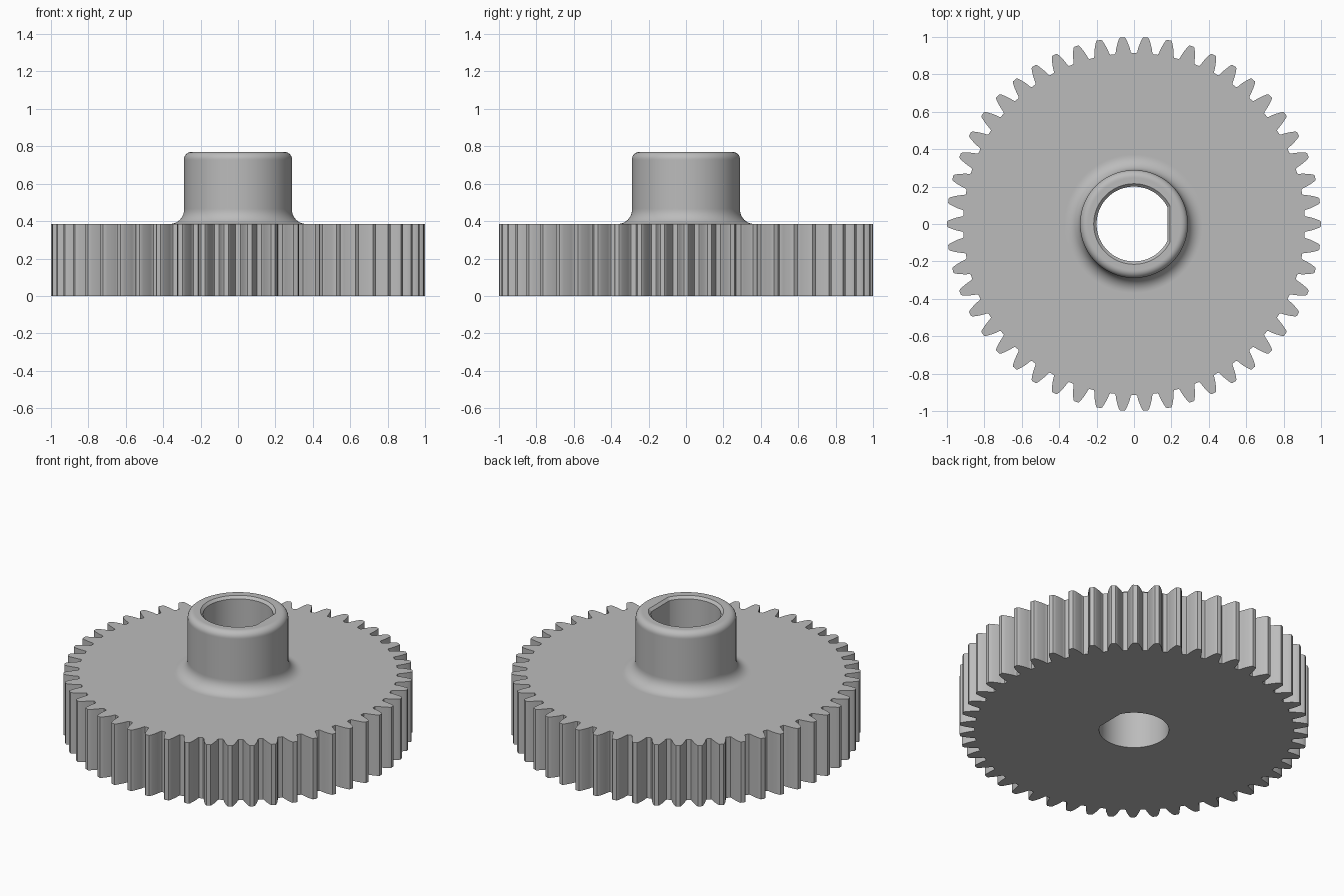
import bpy
import bmesh
from math import cos, sin, tan, acos, pi, sqrt, radians

if "Cube" in bpy.data.objects:
    bpy.data.objects.remove(bpy.data.objects["Cube"], do_unlink=True)

# Gear proportions, all driven by the tooth module
TEETH = 50
M = 2 / (TEETH + 2)
PITCH = M * TEETH / 2
BASE = PITCH * cos(radians(20))
ROOT = PITCH - 1.25 * M
WHEEL_H = 10 * M
TOP = 20 * M
HUB_R = 7.5 * M
FILLET = 2 * M
ROUND = M
BORE_R, FLAT_X, CHAMFER = 0.2, 0.178, 0.4 * M


def involute(angle):
    return tan(angle) - angle


def half_angle(r):
    """Half the angular width of a tooth at radius r."""
    return pi / (2 * TEETH) + involute(radians(20)) - involute(acos(BASE / r))


def tooth_outline():
    """(angle, radius) pairs around the whole toothed rim."""
    flank = [(half_angle(ROOT) + 0.004, ROOT)]
    for i in range(6):
        r = ROOT + 0.007 + (0.994 - ROOT - 0.007) * i / 5
        flank.append((half_angle(r), r))
    flank.append((half_angle(1) - 0.003, 1.0))
    one = [(-a, r) for a, r in flank] + [(a, r) for a, r in reversed(flank)]
    one.append((pi / TEETH, ROOT))
    return [(a + 2 * pi * t / TEETH, r) for t in range(TEETH) for a, r in one]


OUTLINE = tooth_outline()


def round_ring(r, z):
    return [(r * cos(a), r * sin(a), z) for a, _ in OUTLINE]


def tooth_ring(z):
    return [(r * cos(a), r * sin(a), z) for a, r in OUTLINE]


def bore_ring(grow, z):
    """Round hole with one flat on the +x side."""
    pts = []
    for a, _ in OUTLINE:
        r = BORE_R + grow
        if cos(a) > 0.5:
            r = min(r, (FLAT_X + grow) / cos(a))
        pts.append((r * cos(a), r * sin(a), z))
    return pts


# Rings from the bottom of the bore, around the outside and back down inside
rings = [bore_ring(0, 0), tooth_ring(0), tooth_ring(WHEEL_H)]

# Fillet between wheel and hub, with a holding ring on the flat face
rings.append(round_ring(HUB_R + FILLET + 0.005, WHEEL_H))
for i in range(11):
    t = pi / 2 * i / 10
    rings.append(round_ring(HUB_R + FILLET * (1 - sin(t)),
                            WHEEL_H + FILLET * (1 - cos(t))))

# Hub wall holding rings and rounded upper edge
rings.append(round_ring(HUB_R, WHEEL_H + FILLET + 0.005))
rings.append(round_ring(HUB_R, TOP - ROUND - 0.005))
for i in range(9):
    t = pi / 2 * i / 8
    rings.append(round_ring(HUB_R - ROUND * (1 - cos(t)),
                            TOP - ROUND * (1 - sin(t))))
rings.append(round_ring(HUB_R - ROUND - 0.004, TOP))

# Chamfered mouth of the bore
rings.append(bore_ring(CHAMFER, TOP))
rings.append(bore_ring(0, TOP - CHAMFER))

# Join neighbouring rings, last one closing onto the first
bm = bmesh.new()
loops = [[bm.verts.new(p) for p in ring] for ring in rings]
n = len(OUTLINE)
for k, low in enumerate(loops):
    high = loops[(k + 1) % len(loops)]
    for i in range(n):
        j = (i + 1) % n
        bm.faces.new((low[i], low[j], high[j], high[i]))
bmesh.ops.recalc_face_normals(bm, faces=bm.faces)
mesh = bpy.data.meshes.new("spur_gear")
bm.to_mesh(mesh)
bm.free()

gear = bpy.data.objects.new("spur_gear", mesh)
bpy.context.collection.objects.link(gear)

# Plain grey
grey = bpy.data.materials.new("grey")
grey.use_nodes = True
colour = (0.5, 0.5, 0.5, 1)
grey.diffuse_color = colour
grey.node_tree.nodes["Principled BSDF"].inputs["Base Color"].default_value = colour
mesh.materials.append(grey)

bpy.ops.object.select_all(action="DESELECT")
gear.select_set(True)
bpy.context.view_layer.objects.active = gear
bpy.ops.object.shade_smooth_by_angle(angle=radians(28))
